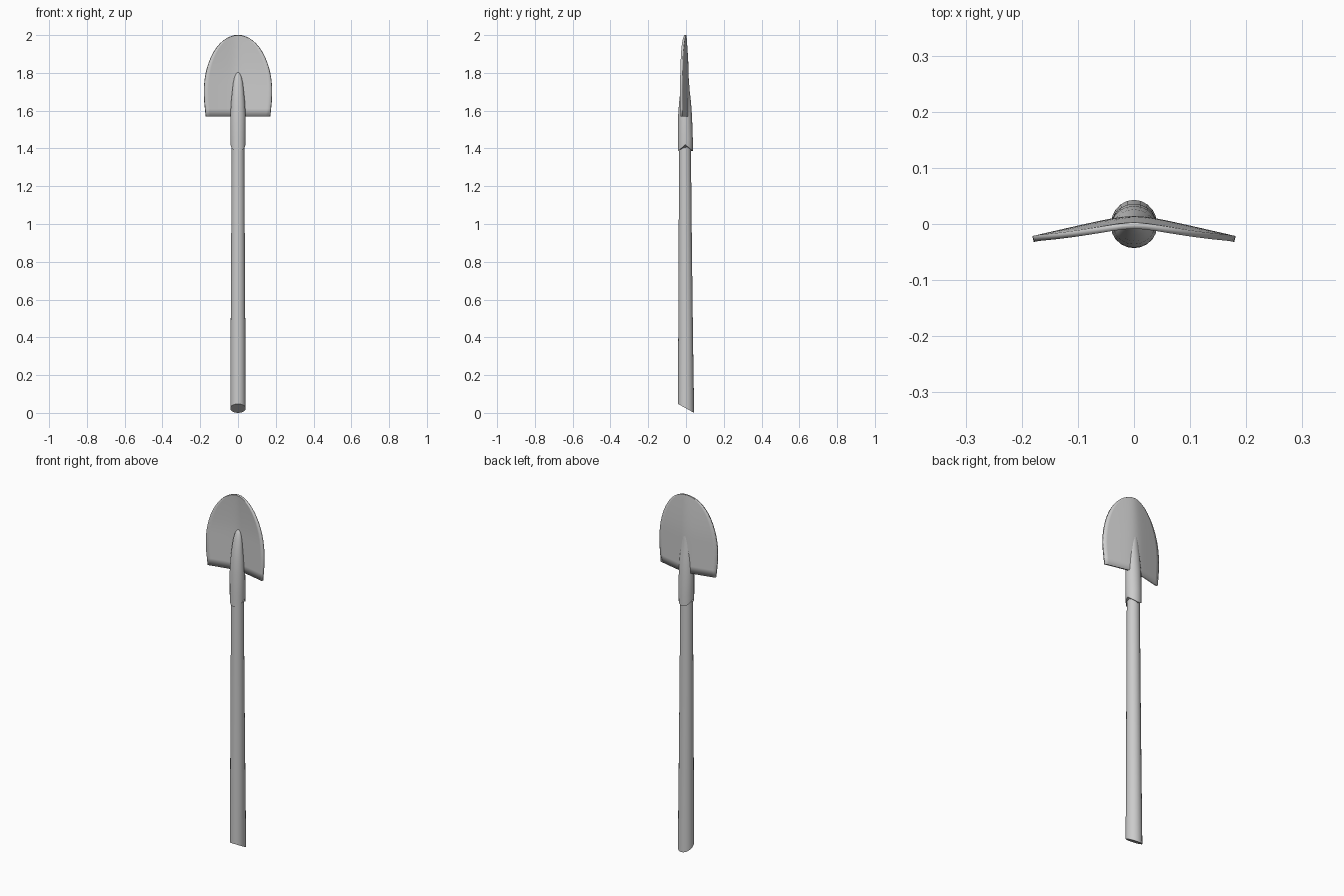
import bpy, bmesh, math

if "Cube" in bpy.data.objects:
    bpy.data.objects.remove(bpy.data.objects["Cube"])

SIDES = 20


def finish(bm, name, angle=40):
    bmesh.ops.recalc_face_normals(bm, faces=bm.faces)
    mesh = bpy.data.meshes.new(name)
    bm.to_mesh(mesh)
    bm.free()
    obj = bpy.data.objects.new(name, mesh)
    bpy.context.collection.objects.link(obj)
    bpy.ops.object.select_all(action='DESELECT')
    obj.select_set(True)
    bpy.context.view_layer.objects.active = obj
    bpy.ops.object.shade_smooth_by_angle(angle=math.radians(angle))
    return obj


def loft(name, rings, start_z):
    """Skin oval rings (z, half width, front y, back y); start_z shapes the first rim."""
    bm = bmesh.new()
    loops = []
    for i, (z, hw, yf, yb) in enumerate(rings):
        loop = []
        for k in range(SIDES):
            a = 2 * math.pi * k / SIDES
            s = math.sin(a)
            y = (yf + yb) / 2 + (yb - yf) / 2 * s
            loop.append(bm.verts.new((hw * math.cos(a), y, start_z(s) if i == 0 else z)))
        loops.append(loop)
    for lo, hi in zip(loops, loops[1:]):
        for k in range(SIDES):
            n = (k + 1) % SIDES
            bm.faces.new((lo[k], lo[n], hi[n], hi[k]))
    bm.faces.new(loops[0])
    bm.faces.new(loops[-1])
    return finish(bm, name)


# Wooden shaft with a slanted foot
loft("shaft", [(0.0, 0.041, -0.043, 0.043), (0.4, 0.039, -0.041, 0.037),
               (0.9, 0.036, -0.039, 0.031), (1.5, 0.033, -0.036, 0.025)],
     lambda s: 0.024 - 0.024 * s)

# Socket tapering up into the blade, with a rim that dips at front and back
loft("socket", [(1.39, 0.039, -0.043, 0.036), (1.45, 0.041, -0.043, 0.036),
                (1.57, 0.041, -0.042, 0.032), (1.65, 0.036, -0.036, 0.026),
                (1.70, 0.031, -0.030, 0.020), (1.75, 0.025, -0.020, 0.016),
                (1.78, 0.018, -0.012, 0.014), (1.795, 0.011, -0.005, 0.012),
                (1.803, 0.003, 0.001, 0.009)],
     lambda s: 1.42 - 0.034 * abs(s))

# Rounded blade, folded back along its centre line
bm = bmesh.new()
profile = [(1.57, 0.17), (1.61, 0.174), (1.65, 0.178)]
profile += [(1.7 + 0.3 * math.sin(t), 0.18 * math.cos(t))
            for t in (math.pi / 2 * i / 14 for i in range(15))]
cols = 16
rows = []
for z, hw in profile:
    centre = 0.009 - 0.012 * max(0, (z - 1.78) / 0.22) ** 1.5
    row = []
    for k in range(cols + 1):
        x = hw * (2 * k / cols - 1)
        y = centre - 0.235 * (math.hypot(x, 0.03) - 0.03)
        row.append(bm.verts.new((x, y, z)))
    rows.append(row)
for lo, hi in zip(rows, rows[1:]):
    for k in range(cols):
        bm.faces.new((lo[k], lo[k + 1], hi[k + 1], hi[k]))
bmesh.ops.remove_doubles(bm, verts=bm.verts, dist=0.0005)
blade = finish(bm, "blade")
solid = blade.modifiers.new("thickness", 'SOLIDIFY')
solid.thickness = 0.011
solid.offset = 0
